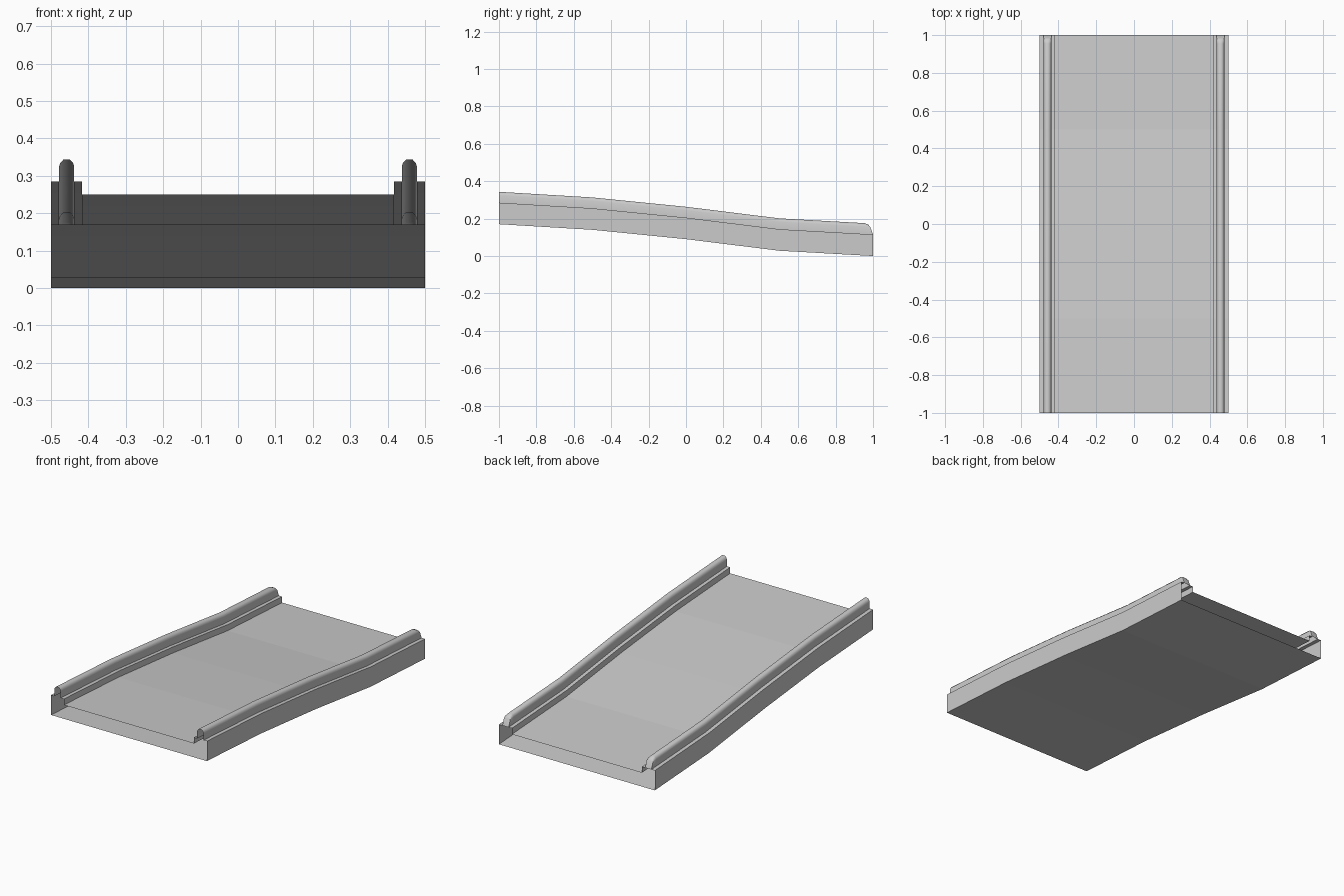
import bpy, math

if "Cube" in bpy.data.objects:
    bpy.data.objects.remove(bpy.data.objects["Cube"])

# underside height of the sloping track along its length
PATH = [(-1, 0.17), (-0.5, 0.14), (0, 0.09), (0.5, 0.028), (1, 0.0)]


def base_z(y):
    for (y0, z0), (y1, z1) in zip(PATH, PATH[1:]):
        if y <= y1:
            return z0 + (z1 - z0) * (y - y0) / (y1 - y0)
    return PATH[-1][1]


def sweep(name, profile, stations, closed):
    """Open-ended shell: profile of (x, height), stations of (y, height cap)."""
    verts = [(x, y, base_z(y) + min(h, cap))
             for y, cap in stations for x, h in profile]
    n = len(profile)
    faces = []
    for k in range(len(stations) - 1):
        for i in range(n if closed else n - 1):
            j = (i + 1) % n
            faces.append((k * n + i, k * n + j, (k + 1) * n + j, (k + 1) * n + i))
    mesh = bpy.data.meshes.new(name)
    mesh.from_pydata(verts, [], faces)
    mesh.update()
    obj = bpy.data.objects.new(name, mesh)
    bpy.context.collection.objects.link(obj)
    return obj


# kerb and deck sections, left to right, open where the rails stand
FLOOR, KERB, TOP = 0.08, 0.115, 0.173
right = [(0.417, FLOOR), (0.417, KERB), (0.438, KERB)]
outer = [(0.478, KERB), (0.5, KERB), (0.5, 0)]
flip = lambda pts: [(-x, h) for x, h in reversed(pts)]
flat = [(y, 1) for y, _ in PATH]
sweep("deck", flip(right) + right, flat, False)
sweep("underside_and_sides", outer + flip(outer), flat, False)

# hollow guard rails, rounded off at the low end
rail = [(0.438, KERB), (0.438, 0.155), (0.441, 0.164), (0.449, TOP),
        (0.467, TOP), (0.475, 0.164), (0.478, 0.155), (0.478, KERB)]
stations = flat[:-1] + [(0.955, TOP), (0.975, 0.166), (0.985, 0.154), (1, KERB)]
for name, profile in (("right_rail", rail), ("left_rail", flip(rail))):
    obj = sweep(name, profile, stations, False)
    bpy.ops.object.select_all(action='DESELECT')
    obj.select_set(True)
    bpy.context.view_layer.objects.active = obj
    bpy.ops.object.shade_smooth_by_angle(angle=math.radians(50))
